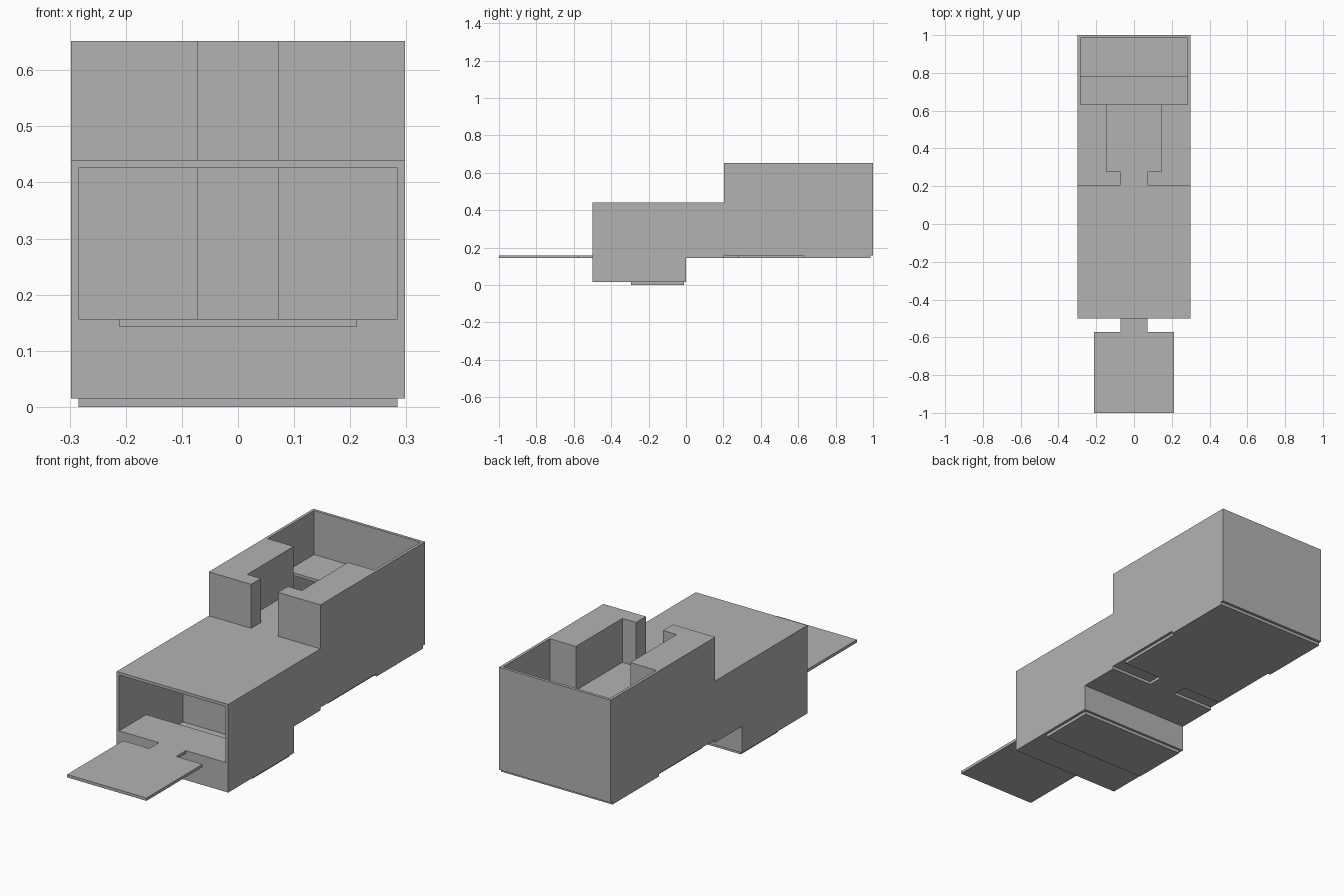
import bpy, bmesh
from mathutils import Vector

if "Cube" in bpy.data.objects:
    bpy.data.objects.remove(bpy.data.objects["Cube"])

grey = bpy.data.materials.new("plain_grey")
grey.diffuse_color = (0.45, 0.45, 0.45, 1)
grey.use_nodes = True
grey.node_tree.nodes["Principled BSDF"].inputs["Base Color"].default_value = grey.diffuse_color

W, T = 0.298, 0.014            # half width, wall thickness
I = W - T                      # inner half width
F0, F1 = 0.143, 0.157          # lower floor slab
R0, R1 = 0.426, 0.44           # upper floor slab
TOP, BASE = 0.652, 0.015


def prism(name, pts, lo, hi, axis="z", mirror=False):
    """Extrude an outline: (x, y) along z, or (y, z) along x."""
    def place(p, h):
        return (p[0], p[1], h) if axis == "z" else (h, p[0], p[1])
    bm = bmesh.new()
    face = bm.faces.new([bm.verts.new(place(p, lo)) for p in pts])
    geo = bmesh.ops.extrude_face_region(bm, geom=[face])["geom"]
    d = Vector((0, 0, hi - lo)) if axis == "z" else Vector((hi - lo, 0, 0))
    bmesh.ops.translate(bm, verts=[g for g in geo if isinstance(g, bmesh.types.BMVert)], vec=d)
    bmesh.ops.recalc_face_normals(bm, faces=bm.faces)
    me = bpy.data.meshes.new(name)
    bm.to_mesh(me)
    bm.free()
    me.materials.append(grey)
    ob = bpy.data.objects.new(name, me)
    bpy.context.collection.objects.link(ob)
    if mirror:
        ob.modifiers.new("mirror", "MIRROR").use_mirror_merge = False
    return ob


def box(name, x, y0, y1, z0, z1):
    return prism(name, [(-x, y0), (x, y0), (x, y1), (-x, y1)], z0, z1)


def symmetric(name, half, z0, z1):
    """Slab from the right half of its outline, front to back."""
    return prism(name, half + [(-x, y) for x, y in reversed(half)], z0, z1)


# Stepped side walls
prism("side_wall", [(-0.5, BASE), (0, BASE), (0, F0), (0.203, F0), (0.203, F1), (1, F1),
                    (1, TOP), (0.203, TOP), (0.203, R1), (-0.5, R1)], I, W, "x", True)
box("rear_wall", I, 1 - T, 1, F1, TOP)

# Block under the entrance, and the pit behind it
box("entrance_block", I, -0.5, -0.294, BASE, F1)
box("pit_back_wall", I, -T, 0, BASE, F0)
box("pit_floor", I, -0.294, -0.012, 0, BASE)

# Lower floor with narrow neck
symmetric("lower_floor", [(I, -T), (I, 0.203), (0.072, 0.203), (0.072, 0.278), (I, 0.278),
                          (I, 0.632), (W, 0.632), (W, 1 - T), ], F0, F1)

# Front tongue with narrow neck
symmetric("front_tongue", [(0.212, -1), (0.212, -0.573), (0.072, -0.573), (0.072, -0.5)], F0, F1)

# Upper floor running into the passage, and the rear shelf
symmetric("upper_floor", [(I, -0.5), (I, 0.203), (0.072, 0.203), (0.072, 0.278),
                          (0.145, 0.278), (0.145, 0.632)], R0, R1)
box("rear_shelf", I, 0.78, 1 - T, R0, R1)

# Blocks on either side of the passage
prism("passage_block", [(0.072, 0.203), (I, 0.203), (I, 0.632), (0.145, 0.632),
                        (0.145, 0.278), (0.072, 0.278)], F1, TOP, "z", True)
